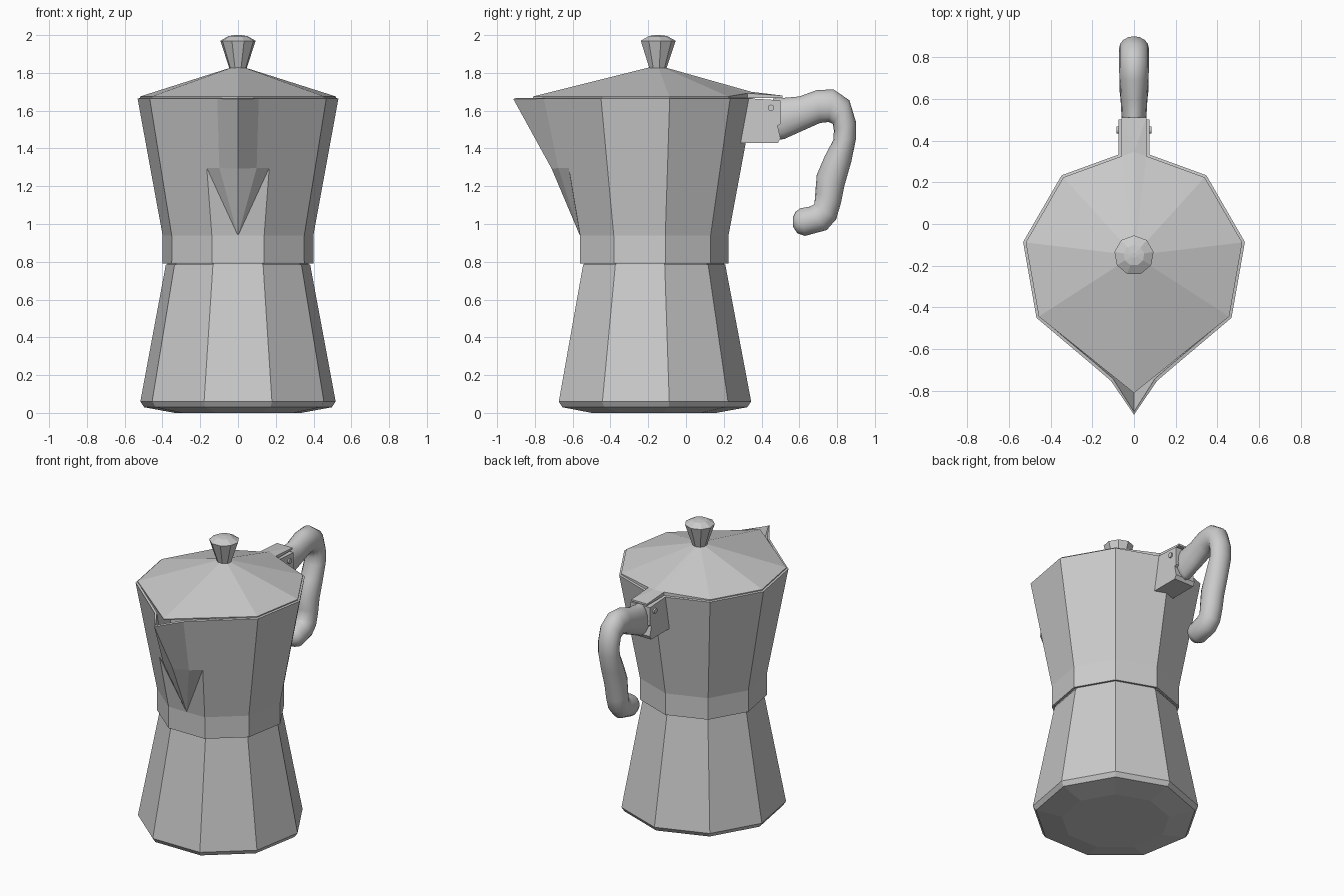
import bpy, bmesh, math
from mathutils import Vector

if "Cube" in bpy.data.objects:
    bpy.data.objects.remove(bpy.data.objects["Cube"])

SIDES = 9
CY = -0.18          # axis of the pot body

metal = bpy.data.materials.new("brushed grey")
metal.diffuse_color = (0.6, 0.6, 0.6, 1)
metal.use_nodes = True
metal.node_tree.nodes["Principled BSDF"].inputs["Base Color"].default_value = metal.diffuse_color


def finish(bm, name, smooth=False):
    bmesh.ops.recalc_face_normals(bm, faces=bm.faces[:])
    me = bpy.data.meshes.new(name)
    bm.to_mesh(me)
    bm.free()
    ob = bpy.data.objects.new(name, me)
    bpy.context.collection.objects.link(ob)
    me.materials.append(metal)
    for p in me.polygons:
        p.use_smooth = smooth
    return ob


def corner(r, deg, z, cy=CY):
    a = math.radians(deg)
    return Vector((r * math.sin(a), cy - r * math.cos(a), z))


def ring(r, z, cy=CY):
    # flat side to the front, corner to the back
    return [corner(r, 20 + 40 * i, z, cy) for i in range(SIDES)]


def loft(bm, rings, caps=True):
    rows = [[bm.verts.new(p) for p in r] for r in rings]
    n = len(rows[0])
    for a, b in zip(rows, rows[1:]):
        for i in range(n):
            j = (i + 1) % n
            bm.faces.new((a[i], a[j], b[j], b[i]))
    if caps:
        bm.faces.new(rows[0])
        bm.faces.new(rows[-1])
    return rows


def turned(name, profile, cy=CY):
    bm = bmesh.new()
    loft(bm, [ring(r, z, cy) for r, z in profile])
    return finish(bm, name)


# faceted water chamber, and the narrow seam ring above it
turned("lower_chamber", [(0.34, 0), (0.505, 0.03), (0.525, 0.06), (0.388, 0.785)])
turned("seam_ring", [(0.38, 0.78), (0.38, 0.80)])

# upper chamber: faceted walls, with the front side drawn out to a spout
bm = bmesh.new()
low, waist = ring(0.39, 0.79), ring(0.39, 0.94)
mid, top = ring(0.457, 1.30), ring(0.525, 1.667)
rows = [[bm.verts.new(p) for p in r] for r in (low, waist, mid, top)]
for a, b in zip(rows, rows[1:]):
    for i in range(SIDES - 1):
        bm.faces.new((a[i], a[i + 1], b[i + 1], b[i]))
base = bm.verts.new((0, waist[0].y, 0.94))
ridge = bm.verts.new((0, -0.698, 1.30))
tip = bm.verts.new((0, -0.90, 1.667))
bm.faces.new((rows[0][-1], rows[0][0], rows[1][0], base, rows[1][-1]))
for k, s in ((0, 1), (SIDES - 1, -1)):
    shoulder = bm.verts.new((s * 0.09, -0.664, 1.30))
    lip = bm.verts.new((s * 0.10, -0.742, 1.667))
    bm.faces.new((base, rows[1][k], rows[2][k]))
    bm.faces.new((base, rows[2][k], shoulder))
    bm.faces.new((base, shoulder, ridge))
    bm.faces.new((rows[2][k], rows[3][k], lip, shoulder))
    bm.faces.new((shoulder, lip, tip, ridge))
upper = finish(bm, "upper_chamber")
wall = upper.modifiers.new("wall", 'SOLIDIFY')
wall.thickness = 0.015
wall.offset = -1

# lid: shallow pyramid with a pointed front and a hinge tab at the back
bm = bmesh.new()
half = [corner(0.527, d, 1.675) for d in (60, 100, 140)]
half += [Vector((0.06, 0.325, 1.692)), Vector((0.06, 0.51, 1.68))]
apex = bm.verts.new((0, -0.15, 1.84))
crest = bm.verts.new((0, 0.345, 1.70))
front = bm.verts.new((0, -0.81, 1.675))
right = [bm.verts.new(p) for p in half]
left = [bm.verts.new((-p.x, p.y, p.z)) for p in half]
for side in (right, left):
    chain = [front] + side[:4] + [crest]
    for a, b in zip(chain, chain[1:]):
        bm.faces.new((apex, a, b))
    bm.faces.new((crest, side[3], side[4]))
bm.faces.new((crest, right[4], left[4]))
rim = [front] + right + left[::-1]
under = [bm.verts.new((v.co.x, v.co.y, 1.668)) for v in rim]
for i in range(len(rim)):
    j = (i + 1) % len(rim)
    bm.faces.new((rim[i], rim[j], under[j], under[i]))
bm.faces.new(under)
finish(bm, "lid")

# faceted knob
turned("lid_knob", [(0.045, 1.82), (0.095, 1.97), (0.05, 1.995), (0.012, 2.0)], -0.15)

# handle bracket: side outline given thickness across x
bm = bmesh.new()
outline = [(0.22, 1.43), (0.487, 1.43), (0.50, 1.455), (0.485, 1.52),
           (0.50, 1.53), (0.50, 1.655), (0.30, 1.667)]
loft(bm, [[(x, y, z) for y, z in outline] for x in (-0.075, 0.075)])
finish(bm, "handle_bracket")

# hinge pin
bm = bmesh.new()
pin = [(0.45 + 0.017 * math.cos(math.tau * i / 12), 1.615 + 0.017 * math.sin(math.tau * i / 12))
       for i in range(12)]
loft(bm, [[(x, y, z) for y, z in pin] for x in (-0.085, 0.085)])
finish(bm, "hinge_pin")

# handle: oval sections swept between an outer and an inner side line
sections = [  # outer y, z, inner y, z, half width
    (0.46, 1.665, 0.45, 1.44, 0.055), (0.52, 1.668, 0.52, 1.45, 0.06),
    (0.60, 1.675, 0.62, 1.495, 0.065), (0.69, 1.708, 0.71, 1.535, 0.07),
    (0.78, 1.713, 0.755, 1.54, 0.072), (0.865, 1.655, 0.777, 1.53, 0.072),
    (0.90, 1.54, 0.783, 1.495, 0.072), (0.90, 1.45, 0.78, 1.445, 0.072),
    (0.875, 1.33, 0.735, 1.36, 0.072), (0.838, 1.20, 0.692, 1.26, 0.072),
    (0.82, 1.11, 0.685, 1.17, 0.072), (0.795, 1.025, 0.68, 1.105, 0.07),
    (0.745, 0.968, 0.655, 1.092, 0.07), (0.63, 0.937, 0.605, 1.083, 0.068),
    (0.59, 0.95, 0.58, 1.065, 0.055), (0.567, 0.985, 0.566, 1.035, 0.03),
]
bm = bmesh.new()
rings = []
for oy, oz, iy, iz, w in sections:
    o, i = Vector((0, oy, oz)), Vector((0, iy, iz))
    c, d = (o + i) / 2, (o - i) / 2
    rings.append([c + d * math.cos(math.tau * k / 16) + Vector((w * math.sin(math.tau * k / 16), 0, 0))
                  for k in range(16)])
loft(bm, rings)
finish(bm, "handle", smooth=True)
